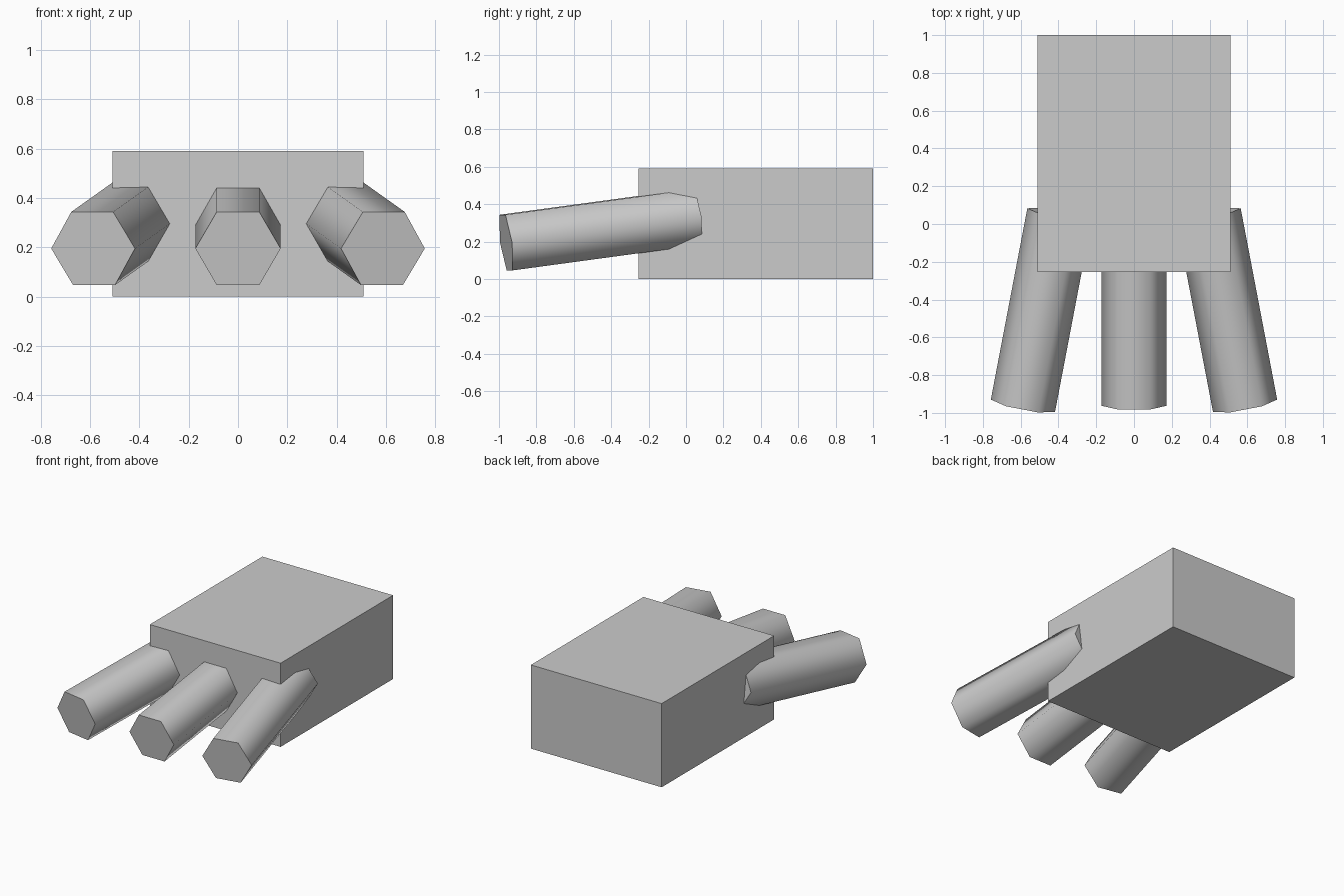
import bpy
from math import radians
from mathutils import Euler, Vector

cube = bpy.data.objects.get("Cube")
if cube:
    bpy.data.objects.remove(cube, do_unlink=True)

grey = bpy.data.materials.new("plain_grey")
grey.use_nodes = True
COLOUR = (0.6, 0.6, 0.6, 1)
grey.diffuse_color = COLOUR
grey.node_tree.nodes["Principled BSDF"].inputs["Base Color"].default_value = COLOUR

# Foot block
bpy.ops.mesh.primitive_cube_add(size=1, location=(0, 0.373, 0.295))
block = bpy.context.object
block.name = "foot_block"
block.scale = (1.02, 1.254, 0.59)
bpy.ops.object.transform_apply(location=False, rotation=False, scale=True)
block.data.materials.append(grey)


def add_toe(name, x, yaw):
    """Six-sided toe running back and up from the centre of its tip."""
    turn = Euler((radians(7.6), 0, radians(yaw)))
    length = 1.04
    axis = turn.to_matrix() @ Vector((0, 1, 0))
    bpy.ops.mesh.primitive_cylinder_add(vertices=6, radius=0.173, depth=length)
    toe = bpy.context.object
    toe.name = name
    # Lay the prism along y with flat sides on top and bottom
    lay = Euler((radians(90), 0, 0)).to_matrix() @ Euler((0, 0, radians(30))).to_matrix()
    toe.data.transform(lay.to_4x4())
    toe.rotation_euler = turn
    toe.location = Vector((x, -0.962, 0.195)) + axis * length / 2
    toe.data.materials.append(grey)
    bpy.ops.object.shade_smooth_by_angle(angle=radians(70))


# Toes splayed outward from the block
add_toe("middle_toe", 0, 0)
add_toe("left_toe", 0.588, 10.8)
add_toe("right_toe", -0.588, -10.8)
